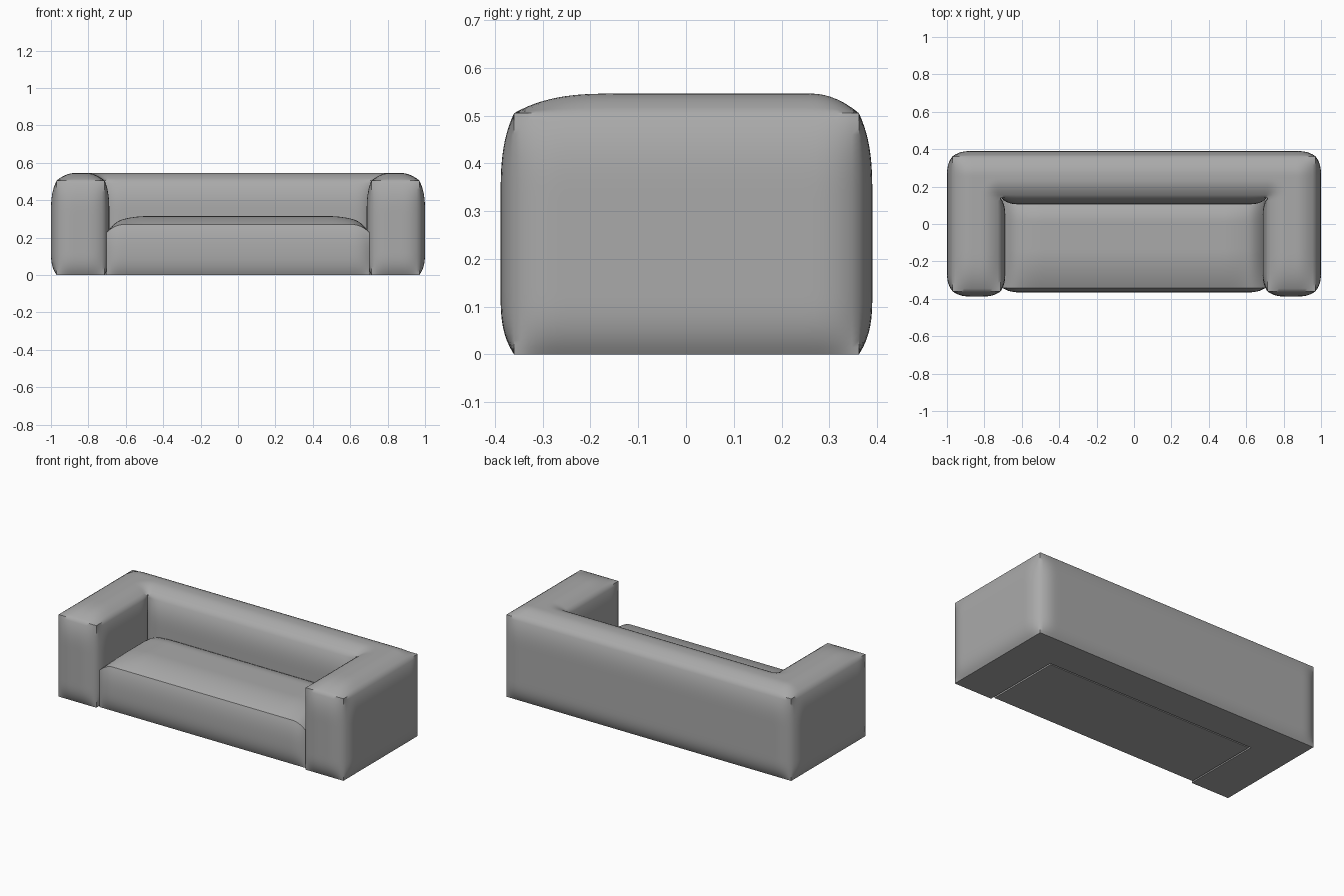
import bpy, bmesh
from math import hypot

if "Cube" in bpy.data.objects:
    bpy.data.objects.remove(bpy.data.objects["Cube"])

fabric = bpy.data.materials.new("grey_fabric")
fabric.diffuse_color = (0.4, 0.4, 0.4, 1)
fabric.use_nodes = True
fabric.node_tree.nodes["Principled BSDF"].inputs["Base Color"].default_value = fabric.diffuse_color


def lines(stops, step=0.015):
    """Evenly spaced grid lines that pass through every stop."""
    out = [stops[0]]
    for a, b in zip(stops, stops[1:]):
        n = max(1, round((b - a) / step))
        out += [a + (b - a) * i / n for i in range(1, n + 1)]
    return out


def ease(d, r, power=2):
    """Padding swell: 0 at a seam, 1 at distance r from it."""
    return 1 - (1 - min(max(d, 0) / r, 1)) ** power


def cushion(name, poly, bulges, xs, ys, filled, height, seam, rise):
    """Upholstered block: domed top, flat base, and padded walls along poly (counter-clockwise)."""
    bm = bmesh.new()

    def quads(us, vs, point, keep=lambda u, v: True):
        grid = [[bm.verts.new(point(u, v)) for v in vs] for u in us]
        for i in range(len(us) - 1):
            for j in range(len(vs) - 1):
                if keep((us[i] + us[i + 1]) / 2, (vs[j] + vs[j + 1]) / 2):
                    bm.faces.new((grid[i][j], grid[i + 1][j], grid[i + 1][j + 1], grid[i][j + 1]))

    # top and base panels
    quads(xs, ys, lambda x, y: (x, y, seam(x, y) + rise(x, y)), filled)
    quads(xs, ys, lambda x, y: (x, y, 0), filled)

    # side panels, swelling outwards between their seams
    hs = lines([0, height])
    for k, (a, b) in enumerate(zip(poly, poly[1:] + poly[:1])):
        axis = 0 if a[1] == b[1] else 1
        lo, hi = sorted((a[axis], b[axis]))
        us = [u for u in (xs, ys)[axis] if lo - 1e-6 <= u <= hi + 1e-6]
        length = hi - lo
        nx, ny = (b[1] - a[1]) / length, (a[0] - b[0]) / length

        def wall(u, z):
            x, y = (u, a[1]) if axis == 0 else (a[0], u)
            s = bulges[k] * ease(min(u - lo, hi - u), 0.11, 3) * ease(min(z * 1.4, height - z), 0.18, 3)
            return (x + nx * s, y + ny * s, z * seam(x, y) / height)
        quads(us, hs, wall)

    bmesh.ops.remove_doubles(bm, verts=bm.verts, dist=1e-4)
    loose = [v for v in bm.verts if not v.link_faces]
    bmesh.ops.delete(bm, geom=loose, context='VERTS')
    bmesh.ops.recalc_face_normals(bm, faces=bm.faces)
    me = bpy.data.meshes.new(name)
    bm.to_mesh(me)
    bm.free()
    me.materials.append(fabric)
    ob = bpy.data.objects.new(name, me)
    bpy.context.collection.objects.link(ob)
    bpy.ops.object.select_all(action='DESELECT')
    ob.select_set(True)
    bpy.context.view_layer.objects.active = ob
    bpy.ops.object.shade_smooth_by_angle(angle=0.8)
    return ob


# U-shaped frame: two arms and the back in one padded piece
X, XI, F, B, BI = 0.97, 0.713, -0.36, 0.362, 0.14


def frame_rise(x, y):
    inner = hypot(max(abs(x) - XI, 0), max(y - BI, 0))
    return 0.041 * ease(X - abs(x), 0.1) * ease(B - y, 0.1) * ease(y - F, 0.22, 3) * ease(inner, 0.1)


cushion("arms_and_back",
        [(-X, F), (-XI, F), (-XI, BI), (XI, BI), (XI, F), (X, F), (X, B), (-X, B)],
        [0.028, 0.025, 0.035, 0.025, 0.028, 0.03, 0.028, 0.03],
        lines([-X, -XI, XI, X]), lines([F, BI, B]),
        lambda x, y: abs(x) > XI or y > BI,
        0.505, lambda x, y: 0.505, frame_rise)

# seat cushion with pinched ends and a domed top
SX, SF, SB = 0.703, -0.342, 0.132


def seat_seam(x, y):
    return 0.228 + 0.042 * ease(SX - abs(x), 0.09)


def seat_rise(x, y):
    return 0.045 * ease(SX - abs(x), 0.22) * ease(y - SF, 0.2) * ease(SB - y, 0.12)


cushion("seat",
        [(-SX, SF), (SX, SF), (SX, SB), (-SX, SB)],
        [0.024, 0, 0, 0],
        lines([-SX, SX]), lines([SF, SB]),
        lambda x, y: True,
        0.27, seat_seam, seat_rise)
